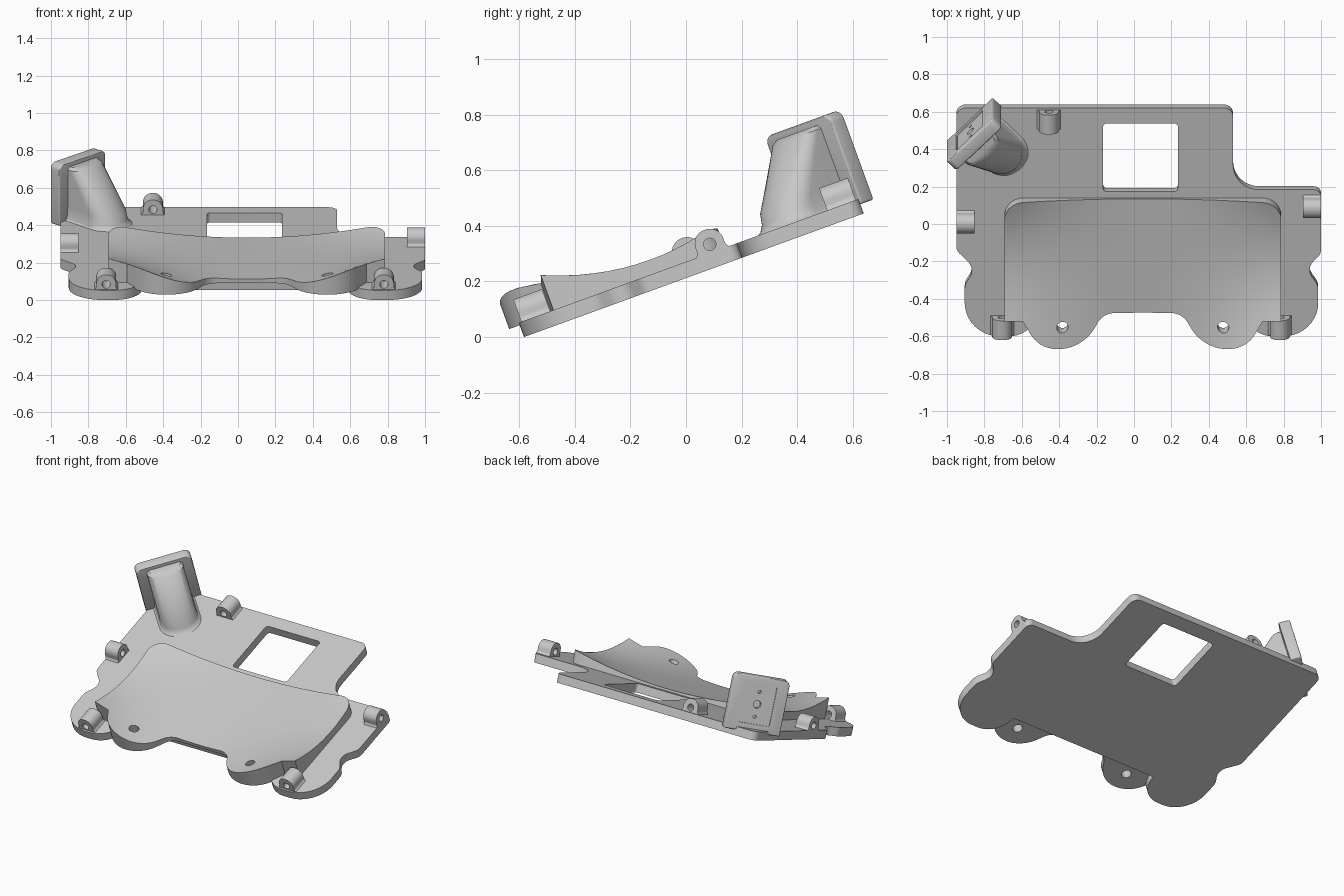
import bpy, bmesh, math
from mathutils import Matrix, Vector

cube = bpy.data.objects.get("Cube")
if cube:
    bpy.data.objects.remove(cube, do_unlink=True)

grey = bpy.data.materials.new("plain grey")
grey.use_nodes = True
grey.diffuse_color = (0.58, 0.58, 0.58, 1)
grey.node_tree.nodes["Principled BSDF"].inputs["Base Color"].default_value = (0.58, 0.58, 0.58, 1)

# Everything is modelled on a flat base, then tipped back
TILT = Matrix.Translation((0, 0, 0.212)) @ Matrix.Rotation(math.radians(20), 4, 'X')
UPRIGHT = Matrix.Rotation(math.pi / 2, 4, 'X')


def loft(name, rings, place=Matrix()):
    """Closed solid through rings of points."""
    bm = bmesh.new()
    rings = [[bm.verts.new(p) for p in ring] for ring in rings]
    for lower, upper in zip(rings, rings[1:]):
        for i in range(len(lower)):
            j = (i + 1) % len(lower)
            bm.faces.new((lower[i], lower[j], upper[j], upper[i]))
    bm.faces.new(rings[0][::-1])
    bm.faces.new(rings[-1])
    if bm.calc_volume(signed=True) < 0:
        bmesh.ops.reverse_faces(bm, faces=bm.faces[:])
    mesh = bpy.data.meshes.new(name)
    bm.to_mesh(mesh)
    bm.free()
    mesh.transform(TILT @ place)
    mesh.materials.append(grey)
    obj = bpy.data.objects.new(name, mesh)
    bpy.context.collection.objects.link(obj)
    return obj


def prism(name, outline, low, high, place=Matrix()):
    return loft(name, [[(p.x, p.y, z) for p in outline] for z in (low, high)], place)


def rounded(corners, steps=10):
    """Outline from (x, y, radius) corners."""
    out = []
    n = len(corners)
    for i, (x, y, r) in enumerate(corners):
        p = Vector((x, y))
        before, after = corners[i - 1], corners[(i + 1) % n]
        if r == 0:
            out.append(p)
            continue
        a, b = Vector(before[:2]) - p, Vector(after[:2]) - p
        half = a.angle(b) / 2
        t = min(r / math.tan(half), a.length * r / (r + before[2]) * 0.98,
                b.length * r / (r + after[2]) * 0.98)
        r = t * math.tan(half)
        a.normalize()
        b.normalize()
        c = p + (a + b).normalized() * (r / math.sin(half))
        start, end = (p + a * t - c).normalized(), (p + b * t - c).normalized()
        out += [c + r * start.slerp(end, k / steps) for k in range(steps + 1)]
    return out


def circle(x, y, r, n=32):
    return [Vector((x + r * math.cos(2 * math.pi * k / n),
                    y + r * math.sin(2 * math.pi * k / n))) for k in range(n)]


def box(x0, x1, y0, y1, low_r, top_r):
    return rounded([(x0, y0, low_r), (x1, y0, low_r), (x1, y1, top_r), (x0, y1, top_r)], 6)


def apply(obj, mod):
    bpy.context.view_layer.objects.active = obj
    bpy.ops.object.modifier_apply(modifier=mod.name)


def cut(obj, cutter):
    cutter.hide_render = True
    mod = obj.modifiers.new("cut", 'BOOLEAN')
    mod.operation, mod.solver, mod.object = 'DIFFERENCE', 'EXACT', cutter
    apply(obj, mod)
    bpy.data.objects.remove(cutter, do_unlink=True)


def soften(obj, width):
    mod = obj.modifiers.new("soften", 'BEVEL')
    mod.width, mod.segments, mod.angle_limit = width, 3, math.radians(50)
    apply(obj, mod)


parts = []

# Base plate with a square window and round front feet
plate = prism("base_plate", rounded([
    (-0.95, 0.68, 0.05), (0.53, 0.68, 0.05), (0.53, 0.215, 0.14), (1, 0.215, 0.04),
    (1, -0.15, 0.06), (0.92, -0.235, 0.08), (0.985, -0.33, 0.08),
    (0.985, -0.62, 0.19), (0.59, -0.62, 0.19), (0.59, -0.46, 0),
    (-0.515, -0.46, 0), (-0.515, -0.62, 0.19), (-0.905, -0.62, 0.19),
    (-0.905, -0.33, 0.08), (-0.85, -0.235, 0.08), (-0.95, -0.13, 0.06)]), 0, 0.055)
cut(plate, prism("window_cutter", box(-0.165, 0.235, 0.205, 0.592, 0.02, 0.02), -0.1, 0.2))
parts.append(plate)

# Dished rest: mirrored outline, hollowed from above
MID = 0.047
half = [(0.74, 0.168, 0.1), (0.74, -0.487, 0), (0.64, -0.497, 0),
        (0.545, -0.66, 0.2), (0.315, -0.66, 0.2), (0.211, -0.48, 0.1)]
rest = prism("dished_rest", rounded(
    [(MID + x, y, r) for x, y, r in half]
    + [(MID - x, y, r) for x, y, r in reversed(half)]), 0.045, 0.4)
dish = []
for i in range(25):
    y = -0.8 + i * 0.05
    rise = 0.038 + 0.55 * (y + 0.1) ** 2
    dish.append([(MID + k / 20, y, 0.068 + rise * (k / 20 / 0.74) ** 2) for k in range(-17, 18)]
                + [(MID + 0.85, y, 0.7), (MID - 0.85, y, 0.7)])
cut(rest, loft("dish_cutter", dish))
for side in (-1, 1):
    cut(rest, prism("hole_cutter", circle(MID + side * 0.43, -0.545, 0.03), -0.1, 0.4))
parts.append(rest)


# Pierced lugs around the rim
def lug(name, x, y, turn, length):
    place = Matrix.Translation((x, y, 0)) @ Matrix.Rotation(turn, 4, 'Z') @ UPRIGHT
    shape = rounded([(-0.07, 0.045, 0), (0.07, 0.045, 0), (0.053, 0.068, 0.02),
                     (0.053, 0.14, 0.052), (-0.053, 0.14, 0.052), (-0.053, 0.068, 0.02)])
    obj = prism(name, shape, -length / 2, length / 2, place)
    cut(obj, prism("bore_cutter", circle(0, 0.085, 0.022), -0.2, 0.2, place))
    parts.append(obj)


lug("back_lug", -0.455, 0.615, 0, 0.11)
lug("front_right_lug", -0.705, -0.555, 0, 0.11)
lug("front_left_lug", 0.78, -0.555, 0, 0.11)
lug("right_lug", -0.902, 0.035, math.pi / 2, 0.096)
lug("left_lug", 0.952, 0.122, math.pi / 2, 0.096)

# Corner mount: upright square panel with a shallow pocket and screw holes
MOUNT = Matrix.Translation((-0.855, 0.585, 0)) @ Matrix.Rotation(math.pi / 4, 4, 'Z') @ UPRIGHT
panel = prism("mount_panel", box(-0.175, 0.175, 0.035, 0.38, 0, 0.035), -0.035, 0.035, MOUNT)
soften(panel, 0.008)
cut(panel, prism("pocket_cutter", box(-0.1, 0.1, 0.085, 0.33, 0.01, 0.01), -0.1, -0.027, MOUNT))
for height, radius in ((0.13, 0.01), (0.207, 0.024), (0.285, 0.01)):
    cut(panel, prism("screw_cutter", circle(0, height, radius, 20), -0.1, 0.02, MOUNT))
parts.append(panel)

# Leaning round-fronted brace lofted from the plate up to the panel
sections = [(0.05, 0.33, 0.135), (0.062, 0.307, 0.122), (0.085, 0.29, 0.115),
            (0.125, 0.28, 0.113), (0.34, 0.085, 0.113), (0.355, 0.05, 0.1)]
rings = []
for height, reach, wide in sections:
    bulge = min(wide, reach * 0.8)
    arc = [math.pi * k / 24 for k in range(25)]
    rings.append([(-wide, height, 0)]
                 + [(-wide * math.cos(a), height, 0.035 + reach - bulge + bulge * math.sin(a))
                    for a in arc] + [(wide, height, 0)])
parts.append(loft("mount_brace", rings, MOUNT))

# Smooth curves, crisp edges
bpy.ops.object.select_all(action='DESELECT')
for obj in parts:
    obj.select_set(True)
bpy.context.view_layer.objects.active = parts[0]
bpy.ops.object.shade_smooth_by_angle(angle=math.radians(30))
